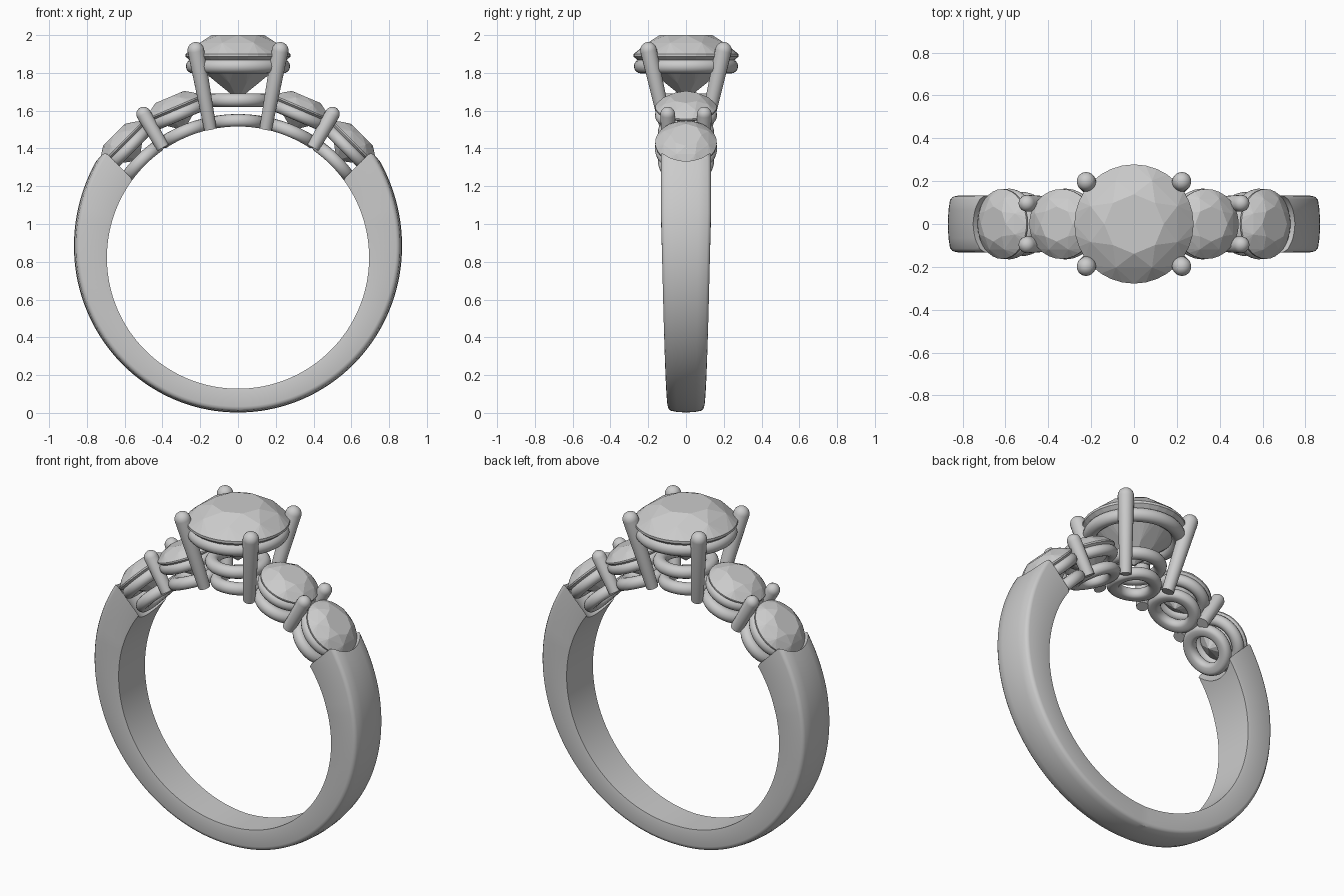
import bpy, bmesh
from math import sin, cos, pi, radians, hypot
from mathutils import Matrix, Vector

if "Cube" in bpy.data.objects:
    bpy.data.objects.remove(bpy.data.objects["Cube"])

CZ, RI = 0.822, 0.694          # finger hole centre height and radius
A1, A2 = 23, 45.3              # tilt of inner / outer side stones


def frame(deg, r):
    """Local z points away from the finger centre, tilted deg from vertical."""
    return (Matrix.Translation((0, 0, CZ)) @ Matrix.Rotation(radians(deg), 4, 'Y')
            @ Matrix.Translation((0, 0, r)))


def finish(bm, name, angle=None):
    bmesh.ops.recalc_face_normals(bm, faces=bm.faces)
    me = bpy.data.meshes.new(name)
    bm.to_mesh(me)
    bm.free()
    ob = bpy.data.objects.new(name, me)
    bpy.context.collection.objects.link(ob)
    bpy.ops.object.select_all(action='DESELECT')
    ob.select_set(True)
    bpy.context.view_layer.objects.active = ob
    if angle:
        bpy.ops.object.shade_smooth_by_angle(angle=radians(angle))
    return ob


def loft(bm, rings, loop=False):
    """Skin closed rings of points; cap the ends unless looped."""
    rows = [[bm.verts.new(p) for p in r] for r in rings]
    n = len(rows[0])
    for a, b in zip(rows, rows[1:] + (rows[:1] if loop else [])):
        for i in range(n):
            bm.faces.new((a[i], a[(i + 1) % n], b[(i + 1) % n], b[i]))
    if not loop:
        bm.faces.new(rows[0])
        bm.faces.new(rows[-1])


def circle(r, z, n, off=0.0):
    return [Vector((r * cos(2 * pi * (i + off) / n), r * sin(2 * pi * (i + off) / n), z))
            for i in range(n)]


def ring(name, deg, r, major, minor):
    """Round wire ring under a stone."""
    bm = bmesh.new()
    loft(bm, [circle(major + minor * cos(t * pi / 8), minor * sin(t * pi / 8), 48)
              for t in range(16)], loop=True)
    bm.transform(frame(deg, r))
    return finish(bm, name, 40)


def base_ring(name, deg):
    """Lower gallery ring, bent to follow the finger and flat inside."""
    bm = bmesh.new()
    R, major, minor = 0.724, 0.113, 0.036
    loft(bm, [circle(major + minor * cos(t * pi / 8), max(minor * sin(t * pi / 8), RI - R), 48)
              for t in range(16)], loop=True)
    for v in bm.verts:
        a, rad = radians(deg) + v.co.x / R, R + v.co.z
        v.co = (rad * sin(a), v.co.y, CZ + rad * cos(a))
    return finish(bm, name, 40)


def stone(name, deg, r, rad, crown, depth):
    """Round brilliant cut: table, crown, girdle and pavilion facets."""
    bm = bmesh.new()
    g = rad * 0.05
    pts = (circle(rad * 0.5, crown, 8) + circle(rad * 0.79, crown * 0.62, 8, 0.5)
           + circle(rad, g / 2, 32) + circle(rad, -g / 2, 32)
           + circle(rad * 0.42, -depth * 0.63, 8, 0.5) + [Vector((0, 0, -depth))])
    for p in pts:
        bm.verts.new(p)
    bmesh.ops.convex_hull(bm, input=bm.verts)
    bmesh.ops.dissolve_limit(bm, angle_limit=radians(1), verts=bm.verts, edges=bm.edges)
    bm.transform(frame(deg, r))
    return finish(bm, name)


def prong(name, base, tip, r0, r1):
    """Tapered wire with a rounded tip."""
    base, tip = Vector(base), Vector(tip)
    d = tip - base
    L = d.length
    bm = bmesh.new()
    loft(bm, [circle(r0, 0, 20)] + [circle(r1 * cos(t), L - r1 + r1 * sin(t), 20)
                                    for t in (0, 0.3, 0.6, 0.9, 1.2, 1.45)])
    bm.transform(Matrix.Translation(base) @ d.to_track_quat('Z', 'Y').to_matrix().to_4x4())
    return finish(bm, name, 50)


# Band: domed section that widens and thickens toward the shoulders
bm = bmesh.new()
sections = []
STEPS = 120
for i in range(STEPS + 1):
    s = -1 + 2 * i / STEPS
    t = abs(s)                                  # 0 at bottom, 1 at shoulders
    a = radians(-90 + s * 132)
    ro = 0.82 + 0.1 * t ** 2
    w = 0.095 + 0.037 * min(1, t / 0.8)
    prof = [(-w * 0.97, RI), (w * 0.97, RI), (w, RI + 0.02), (w, ro - 0.032),
            (w * 0.97, ro - 0.02), (w * 0.87, ro - 0.01), (w * 0.5, ro - 0.003), (0, ro),
            (-w * 0.5, ro - 0.003), (-w * 0.87, ro - 0.01), (-w * 0.97, ro - 0.02),
            (-w, ro - 0.032), (-w, RI + 0.02)]
    sections.append([(r * cos(a), y, CZ + r * sin(a)) for y, r in prof])
loft(bm, sections)
band = finish(bm, "band")

# Scoop the shoulders around the outer stones
for side in (-1, 1):
    bm = bmesh.new()
    loft(bm, [circle(0.164, -0.25, 48), circle(0.164, 0.25, 48)])
    bm.transform(frame(side * A2, 0.83))
    cutter = finish(bm, "shoulder_cutter")
    cutter.hide_render = True
    bpy.context.view_layer.objects.active = band
    mod = band.modifiers.new("scoop", 'BOOLEAN')
    mod.operation, mod.object, mod.solver = 'DIFFERENCE', cutter, 'EXACT'
    bpy.ops.object.modifier_apply(modifier=mod.name)
    bpy.data.objects.remove(cutter)
bpy.ops.object.select_all(action='DESELECT')
band.select_set(True)
bpy.ops.object.shade_smooth_by_angle(angle=radians(35))

# Centre setting
stone("centre_stone", 0, 1.893 - CZ, 0.278, 0.107, 0.235)
ring("centre_upper_ring", 0, 1.835 - CZ, 0.238, 0.038)
ring("centre_lower_ring", 0, 1.655 - CZ, 0.14, 0.036)
base_ring("centre_base_ring", 0)
for sx in (-1, 1):
    for sy in (-1, 1):
        prong("centre_prong", (sx * 0.147, sy * 0.105, 1.505), (sx * 0.231, sy * 0.208, 1.962),
              0.033, 0.044)

# Side stones, their rings and the shared prongs
for side, label in ((-1, "left"), (1, "right")):
    for ang, pos in ((A1, "inner"), (A2, "outer")):
        stone(f"{label}_{pos}_stone", side * ang, 0.862, 0.163, 0.062, 0.13)
        ring(f"{label}_{pos}_ring", side * ang, 0.82, 0.132, 0.033)
        base_ring(f"{label}_{pos}_base_ring", side * ang)
    m0, m1 = frame(side * 34.3, 0.705), frame(side * 33.2, 0.948)
    for sy in (-1, 1):
        prong(f"{label}_shared_prong", m0 @ Vector((0, sy * 0.095, 0)),
              m1 @ Vector((0, sy * 0.097, 0)), 0.034, 0.039)
